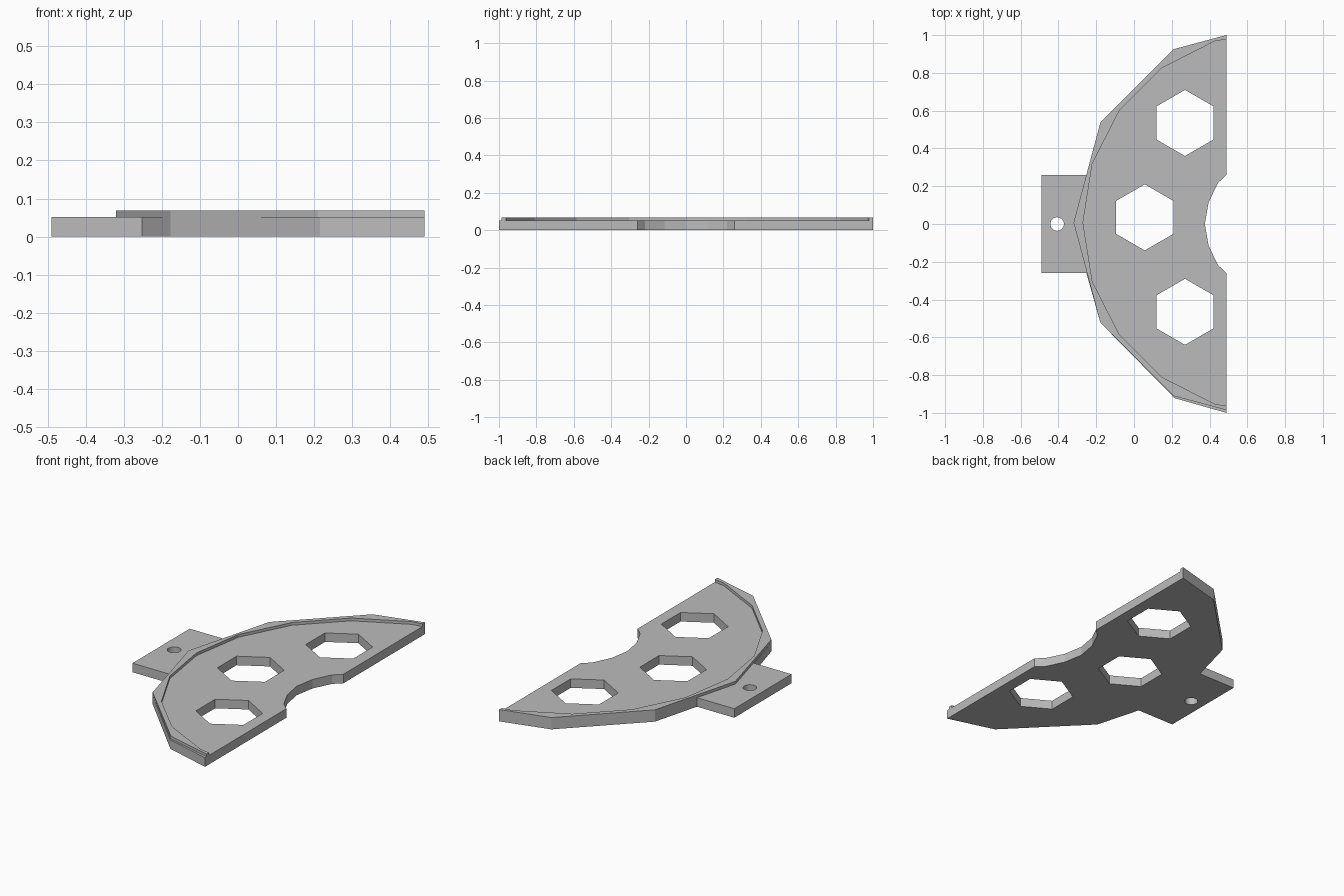
import bpy, bmesh
from math import sin, cos, radians, pi

cube = bpy.data.objects.get("Cube")
if cube:
    bpy.data.objects.remove(cube, do_unlink=True)

grey = bpy.data.materials.new("plain grey")
grey.use_nodes = True
colour = (0.5, 0.5, 0.5, 1)
grey.diffuse_color = colour
grey.node_tree.nodes["Principled BSDF"].inputs["Base Color"].default_value = colour

CUT_X = 0.49                     # straight edge of the plate
CENTRE = (0.74, 0.0075)          # centre of the curved rim
FLOOR, TOP = 0.052, 0.068


def ngon(x, y, radius, sides, start=0.0):
    return [(x + radius * cos(start + 2 * pi * i / sides),
             y + radius * sin(start + 2 * pi * i / sides)) for i in range(sides)]


def arc(radius, step):
    """Faceted arc from the +y end to the -y end, clipped at the straight edge."""
    pts = [(CENTRE[0] + radius * cos(radians(a)), CENTRE[1] + radius * sin(radians(a)))
           for a in range(90, 271, step)]
    for end, inner in ((0, 1), (-1, -2)):
        (x0, y0), (x1, y1) = pts[end], pts[inner]
        pts[end] = (CUT_X, y0 + (y1 - y0) * (CUT_X - x0) / (x1 - x0))
    return pts


def plate(name, loops, z0, z1):
    """Solid plate from an outline followed by hole loops."""
    bm = bmesh.new()
    for loop in loops:
        vs = [bm.verts.new((x, y, z0)) for x, y in loop]
        for a, b in zip(vs, vs[1:] + vs[:1]):
            bm.edges.new((a, b))
    bmesh.ops.triangle_fill(bm, edges=bm.edges[:], use_beauty=True)
    grown = bmesh.ops.extrude_face_region(bm, geom=bm.faces[:], use_keep_orig=True)
    for v in grown["geom"]:
        if isinstance(v, bmesh.types.BMVert):
            v.co.z = z1
    bmesh.ops.recalc_face_normals(bm, faces=bm.faces[:])
    mesh = bpy.data.meshes.new(name)
    bm.to_mesh(mesh)
    bm.free()
    mesh.materials.append(grey)
    obj = bpy.data.objects.new(name, mesh)
    bpy.context.collection.objects.link(obj)
    return obj


# Base plate outline: rim, mounting tab on the left, scalloped straight edge
rim = arc(1.06, 30)
tab = [(-0.252, 0.26), (-0.49, 0.26), (-0.49, -0.26), (-0.252, -0.26)]
scallop = [(CUT_X, -0.26), (0.445, -0.218), (0.395, -0.115), (0.375, 0),
           (0.395, 0.115), (0.445, 0.218), (CUT_X, 0.26)]
base = rim[:3] + tab + rim[4:-2] + [(0.215, -0.922), (CUT_X, -1.0)] + scallop

# Hexagonal windows and the round screw hole
windows = [ngon(x, y, 0.175, 6, pi / 2)
           for x, y in ((0.27, 0.535), (0.057, 0.035), (0.27, -0.465))]
screw_hole = ngon(-0.407, 0, 0.036, 24)

plate("base_plate", [base, *windows, screw_hole], 0, FLOOR)

# Raised lip with a finer faceted inner edge
plate("raised_lip", [rim + arc(1.01, 18)[::-1]], FLOOR, TOP)
